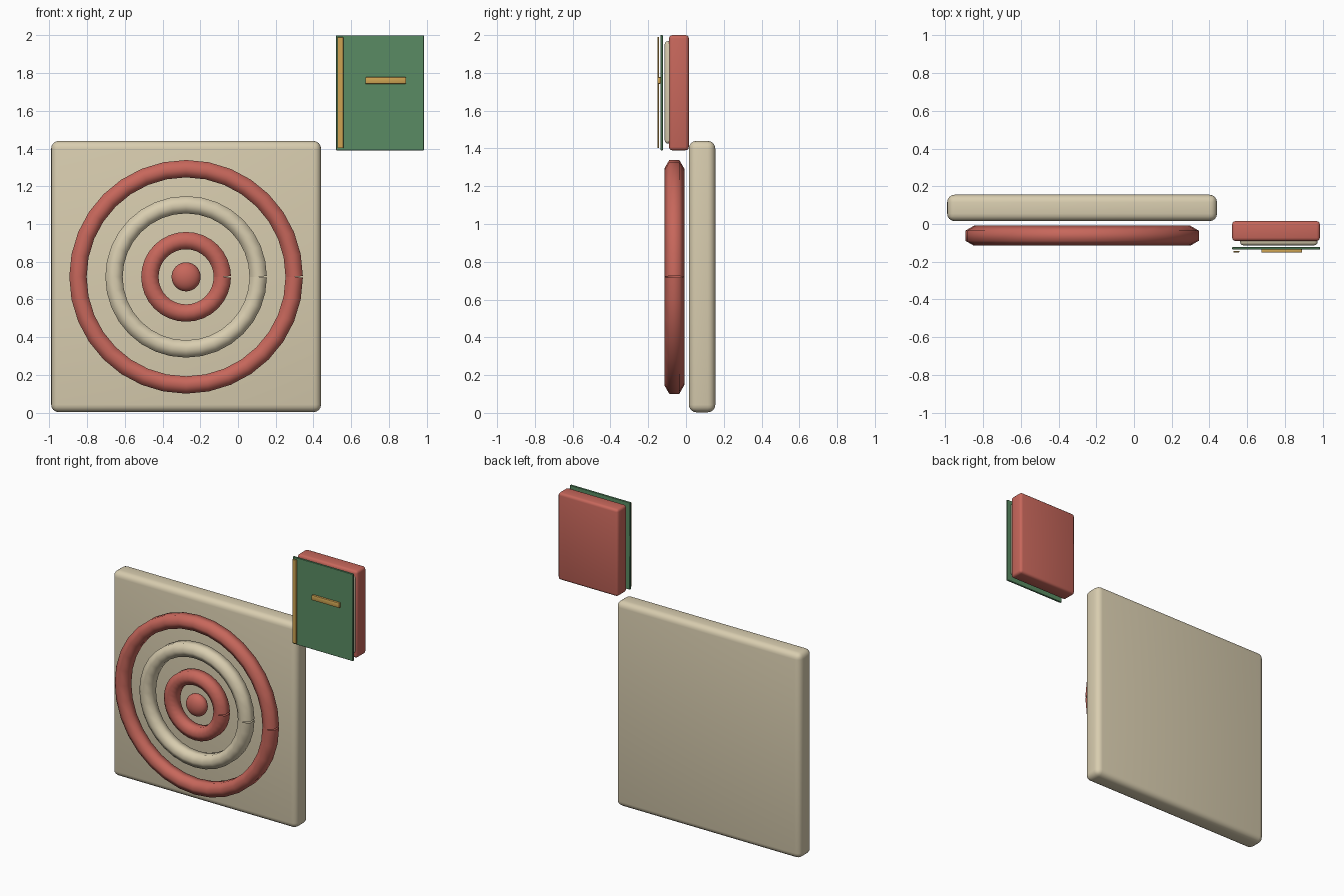
import bpy, bmesh, math
from mathutils import Vector

if "Cube" in bpy.data.objects:
    bpy.data.objects.remove(bpy.data.objects["Cube"])


def material(name, rgb):
    m = bpy.data.materials.new(name)
    m.diffuse_color = (*rgb, 1)
    m.use_nodes = True
    m.node_tree.nodes["Principled BSDF"].inputs["Base Color"].default_value = m.diffuse_color
    return m


cream = material("cream", (0.69, 0.61, 0.43))
red = material("brick_red", (0.57, 0.135, 0.105))
green = material("book_green", (0.10, 0.26, 0.125))
gold = material("gold", (0.62, 0.37, 0.085))


def finish(name, bm, mat, angle=40):
    bmesh.ops.recalc_face_normals(bm, faces=bm.faces[:])
    me = bpy.data.meshes.new(name)
    bm.to_mesh(me)
    bm.free()
    me.materials.append(mat)
    ob = bpy.data.objects.new(name, me)
    bpy.context.collection.objects.link(ob)
    bpy.ops.object.select_all(action='DESELECT')
    ob.select_set(True)
    bpy.context.view_layer.objects.active = ob
    bpy.ops.object.shade_smooth_by_angle(angle=math.radians(angle))
    return ob


def block(name, xs, ys, zs, mat, bevel=0.0, segments=3):
    """Box given by its x, y and z ranges, with rounded edges."""
    bm = bmesh.new()
    bmesh.ops.create_cube(bm, size=1)
    for v in bm.verts:
        v.co = Vector([(a + b) / 2 + c * (b - a)
                       for c, (a, b) in zip(v.co, (xs, ys, zs))])
    if bevel:
        bmesh.ops.bevel(bm, geom=bm.edges[:], offset=bevel, segments=segments,
                        profile=0.5, affect='EDGES')
    return finish(name, bm, mat)


CENTRE = Vector((-0.275, -0.062, 0.72))


def ring(name, radius, mat, tube=0.053, steps=32, sides=6):
    """Six-sided tube bent to a circle, with square-cut ends that leave a notch."""
    bm = bmesh.new()
    loops = []
    for i in range(steps + 1):
        a = 2 * math.pi * i / steps
        # end sections sit square to their first and last segment
        tilt = a + (math.pi / steps if i == 0 else -math.pi / steps if i == steps else 0)
        pos = CENTRE + radius * Vector((math.cos(a), 0, math.sin(a)))
        out = Vector((math.cos(tilt), 0, math.sin(tilt)))
        loop = []
        for k in range(sides):
            t = 2 * math.pi * k / sides
            loop.append(bm.verts.new(pos + tube * (out * math.sin(t)
                                                   + Vector((0, math.cos(t), 0)))))
        loops.append(loop)
    for p, q in zip(loops, loops[1:]):
        for k in range(sides):
            n = (k + 1) % sides
            bm.faces.new((p[k], p[n], q[n], q[k]))
    return finish(name, bm, mat, 80)


# Target board, rings and centre
block("target_board", (-0.99, 0.44), (0.015, 0.155), (0.003, 1.44), cream, 0.04, 4)
ring("outer_ring", 0.573, red)
ring("middle_ring", 0.382, cream)
ring("inner_ring", 0.192, red)

bm = bmesh.new()
bmesh.ops.create_uvsphere(bm, u_segments=32, v_segments=16, radius=1)
for v in bm.verts:
    v.co = CENTRE + Vector((v.co.x * 0.077, v.co.y * 0.05, v.co.z * 0.077))
finish("bullseye", bm, red, 60)

# Book: body, pages, cover and gold trim
block("book_body", (0.52, 0.985), (-0.09, 0.015), (1.39, 2.0), red, 0.018)
block("book_pages", (0.562, 0.973), (-0.113, -0.04), (1.425, 1.968), cream, 0.018)
block("book_cover", (0.52, 0.985), (-0.135, -0.122), (1.39, 2.0), green, 0.002, 1)
block("spine_strip", (0.526, 0.558), (-0.151, -0.142), (1.402, 1.99), gold, 0.002, 1)
block("cover_label", (0.675, 0.89), (-0.151, -0.134), (1.742, 1.778), gold, 0.004, 2)
